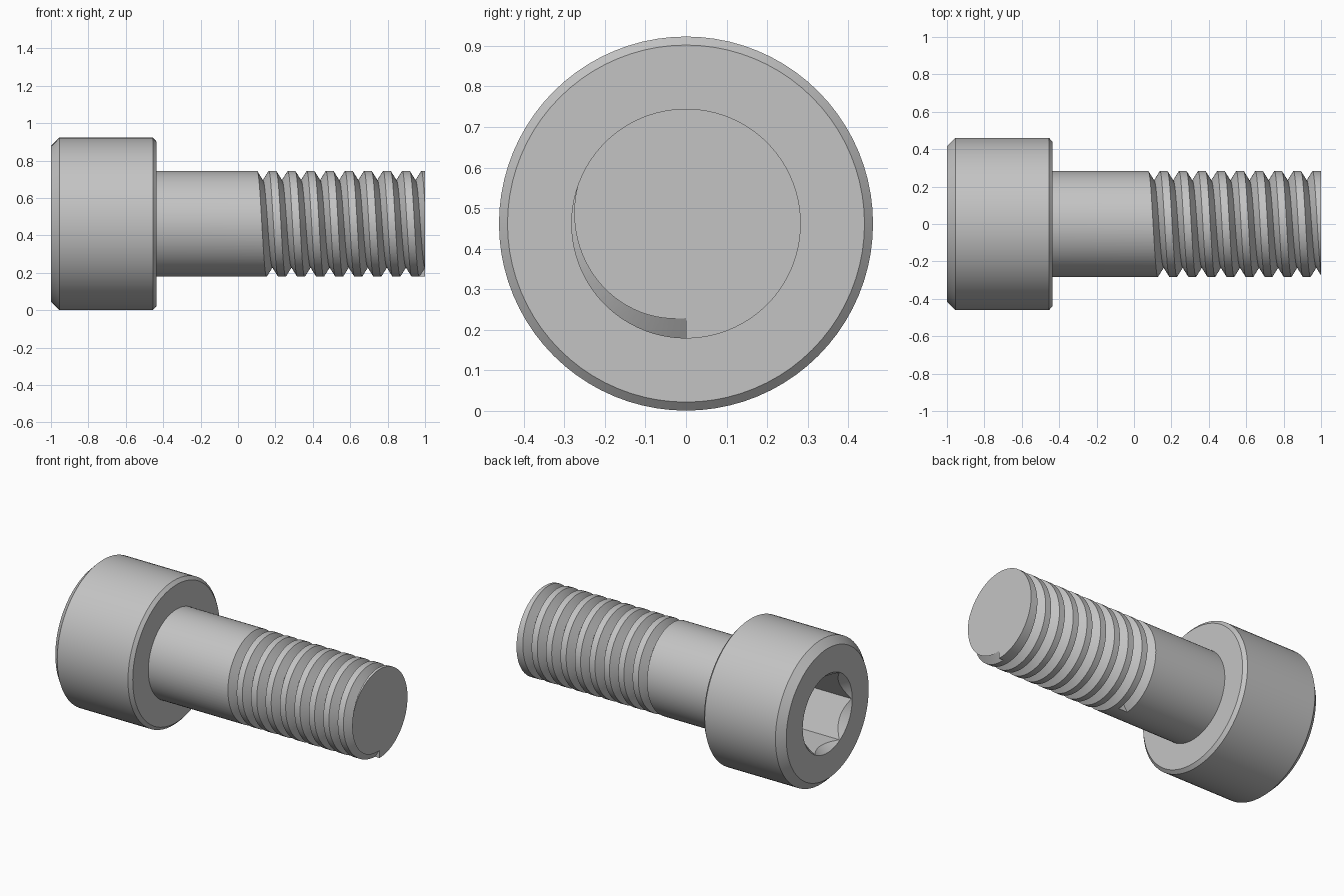
import bpy, bmesh
from math import sin, cos, pi, tau

if "Cube" in bpy.data.objects:
    bpy.data.objects.remove(bpy.data.objects["Cube"], do_unlink=True)

AXIS_Z = 0.462        # height of the bolt axis
HEAD_R, SHANK_R = 0.461, 0.283
PITCH, TURNS, DEPTH, HALF_WIDTH = 0.102, 9, 0.05, 0.031
SEG = 80

steel = bpy.data.materials.new("grey steel")
steel.use_nodes = True
steel.diffuse_color = (0.55, 0.55, 0.55, 1)
steel.node_tree.nodes["Principled BSDF"].inputs["Base Color"].default_value = (0.55, 0.55, 0.55, 1)


def point(x, r, a):
    """Point at radius r around the bolt axis; angle 0 is straight down, turning to the front."""
    return (x, -r * sin(a), AXIS_Z - r * cos(a))


def skin(name, rings):
    """Closed solid through a row of equal-sized rings."""
    bm = bmesh.new()
    loops = [[bm.verts.new(p) for p in ring] for ring in rings]
    n = len(loops[0])
    for a, b in zip(loops, loops[1:]):
        for i in range(n):
            j = (i + 1) % n
            bm.faces.new((a[i], a[j], b[j], b[i]))
    bm.faces.new(loops[0])
    bm.faces.new(loops[-1][::-1])
    bmesh.ops.recalc_face_normals(bm, faces=bm.faces)
    mesh = bpy.data.meshes.new(name)
    bm.to_mesh(mesh)
    bm.free()
    mesh.materials.append(steel)
    obj = bpy.data.objects.new(name, mesh)
    bpy.context.collection.objects.link(obj)
    return obj


def lathe(name, profile, sides=SEG, turn=0.0):
    """Solid of revolution about the bolt axis from (x, radius) pairs."""
    return skin(name, [[point(x, r, turn + tau * i / sides) for i in range(sides)]
                       for x, r in profile])


def select_only(obj):
    bpy.ops.object.select_all(action='DESELECT')
    obj.select_set(True)
    bpy.context.view_layer.objects.active = obj


def cut(obj, cutter):
    mod = obj.modifiers.new("cut", 'BOOLEAN')
    mod.operation, mod.solver, mod.object = 'DIFFERENCE', 'EXACT', cutter
    select_only(obj)
    bpy.ops.object.modifier_apply(modifier=mod.name)
    bpy.data.objects.remove(cutter, do_unlink=True)


# Cylindrical head with a chamfer at each end
head = lathe("head", [(-1, HEAD_R - 0.045), (-0.955, HEAD_R),
                      (-0.455, HEAD_R), (-0.436, HEAD_R - 0.021)])

# Hexagonal socket, then its conical lead-in
cut(head, lathe("socket_cutter", [(-1.05, 0.2475), (-0.64, 0.2475)], 6, pi / 6))
cut(head, lathe("lead_in_cutter", [(-1.02, 0.266), (-0.94, 0.202)]))

# Shank, flush at the tip
shank = lathe("threaded_shank", [(-0.45, SHANK_R), (1, SHANK_R)], SEG, pi / SEG)

# Helical V groove, starting and ending at the underside
over = 0.015
rim = HALF_WIDTH * (1 + over / DEPTH)
groove = []
for i in range(TURNS * SEG + 1):
    a = tau * i / SEG
    x = 1 - PITCH * i / SEG
    groove.append([point(x, SHANK_R - DEPTH, a),
                   point(x - rim, SHANK_R + over, a),
                   point(x + rim, SHANK_R + over, a)])
cut(shank, skin("groove_cutter", groove))

for part in (head, shank):
    select_only(part)
    bpy.ops.object.shade_smooth_by_angle(angle=pi / 6)
